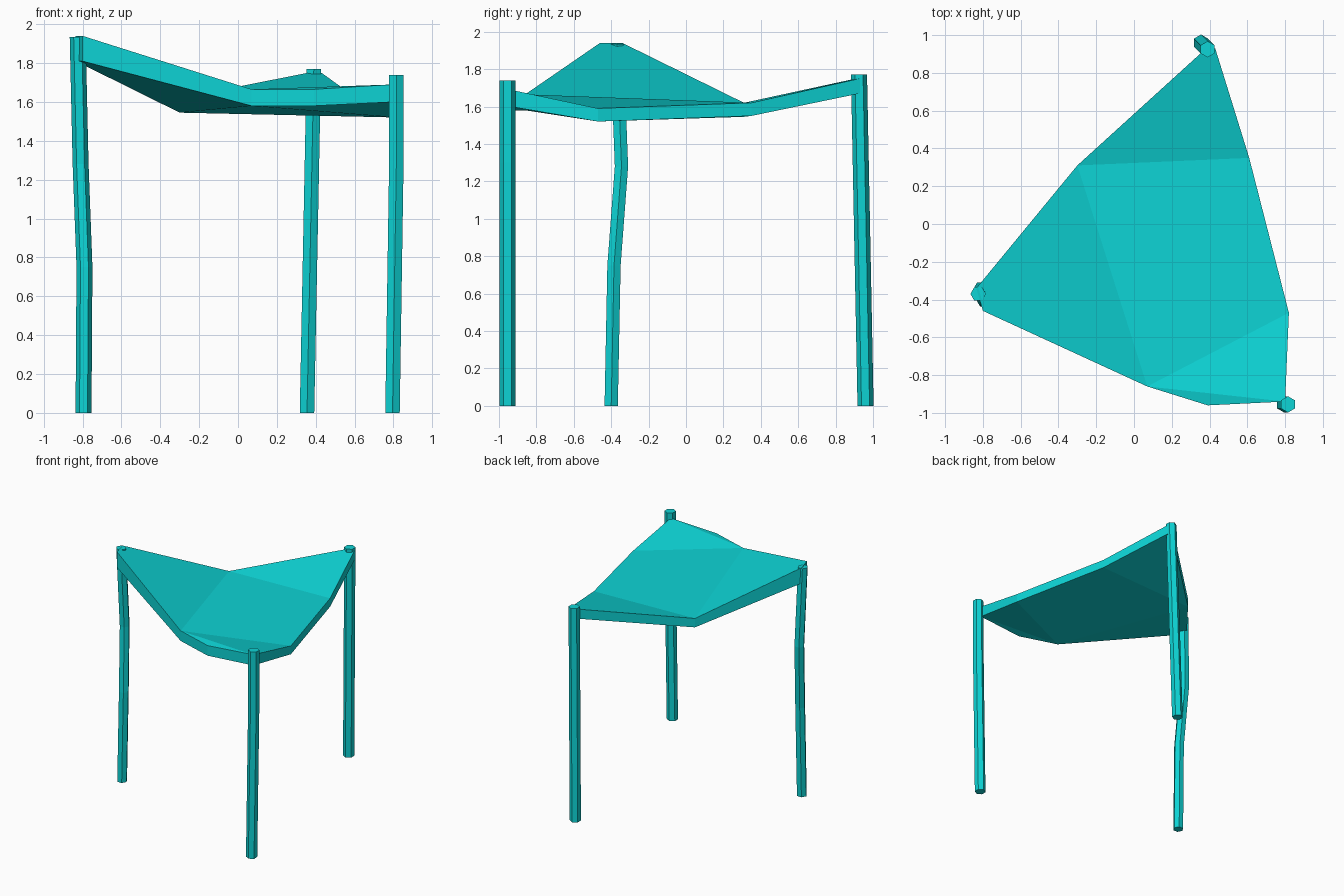
import bpy, bmesh, math
from mathutils import Vector

cube = bpy.data.objects.get("Cube")
if cube:
    bpy.data.objects.remove(cube, do_unlink=True)

turquoise = bpy.data.materials.new("turquoise")
turquoise.use_nodes = True
colour = (0.004, 0.66, 0.67, 1)
turquoise.diffuse_color = colour
turquoise.node_tree.nodes["Principled BSDF"].inputs["Base Color"].default_value = colour


def finish(name, bm):
    bmesh.ops.recalc_face_normals(bm, faces=bm.faces)
    mesh = bpy.data.meshes.new(name)
    bm.to_mesh(mesh)
    bm.free()
    mesh.materials.append(turquoise)
    obj = bpy.data.objects.new(name, mesh)
    bpy.context.collection.objects.link(obj)
    return obj


def leg(name, path, radius, turn):
    """Hexagonal post following a bent path, capped at both ends."""
    bm = bmesh.new()
    rings = []
    for p in path:
        angles = [turn + i * math.tau / 6 for i in range(6)]
        rings.append([bm.verts.new(Vector(p) + radius * Vector((math.cos(a), math.sin(a), 0)))
                      for a in angles])
    for low, high in zip(rings, rings[1:]):
        for i in range(6):
            j = (i + 1) % 6
            bm.faces.new((low[i], low[j], high[j], high[i]))
    bm.faces.new(rings[0])
    bm.faces.new(rings[-1])
    return finish(name, bm)


# Folded canopy slab: rim corners as x, y, top height, underside height
rim = {
    "left_front": (-0.80, -0.46, 1.94, 1.81),
    "front_fold": (0.07, -0.86, 1.665, 1.58),
    "front_mid": (0.39, -0.96, 1.665, 1.58),
    "front_tip": (0.80, -0.94, 1.69, 1.60),
    "right_fold": (0.82, -0.47, 1.59, 1.52),
    "back_fold": (0.61, 0.35, 1.62, 1.55),
    "back_right": (0.43, 0.93, 1.75, 1.67),
    "back_left": (0.36, 0.91, 1.75, 1.67),
    "left_fold": (-0.30, 0.31, 1.62, 1.545),
    "left_back": (-0.835, -0.34, 1.94, 1.81),
}
panels = [
    ("left_front", "front_fold", "left_fold", "left_back"),
    ("front_fold", "right_fold", "back_fold", "left_fold"),
    ("front_fold", "front_tip", "right_fold"),
    ("front_fold", "front_mid", "front_tip"),
    ("back_fold", "back_right", "back_left", "left_fold"),
]
bm = bmesh.new()
top = {k: bm.verts.new((x, y, zt)) for k, (x, y, zt, zb) in rim.items()}
under = {k: bm.verts.new((x, y, zb)) for k, (x, y, zt, zb) in rim.items()}
for panel in panels:
    bm.faces.new([top[k] for k in panel])
    bm.faces.new([under[k] for k in reversed(panel)])
names = list(rim)
for a, b in zip(names, names[1:] + names[:1]):
    bm.faces.new((under[a], under[b], top[b], top[a]))
finish("canopy", bm)

# Three posts under the corners
leg("front_left_leg", [(0.795, -0.955, 0), (0.815, -0.955, 1.3), (0.815, -0.955, 1.74)],
    0.043, math.pi / 6)
leg("back_leg", [(0.355, 0.96, 0), (0.39, 0.925, 1.77)], 0.043, math.pi / 6)
leg("right_leg", [(-0.795, -0.40, 0), (-0.79, -0.385, 0.75), (-0.81, -0.345, 1.28),
                  (-0.825, -0.37, 1.935)], 0.041, 0)
